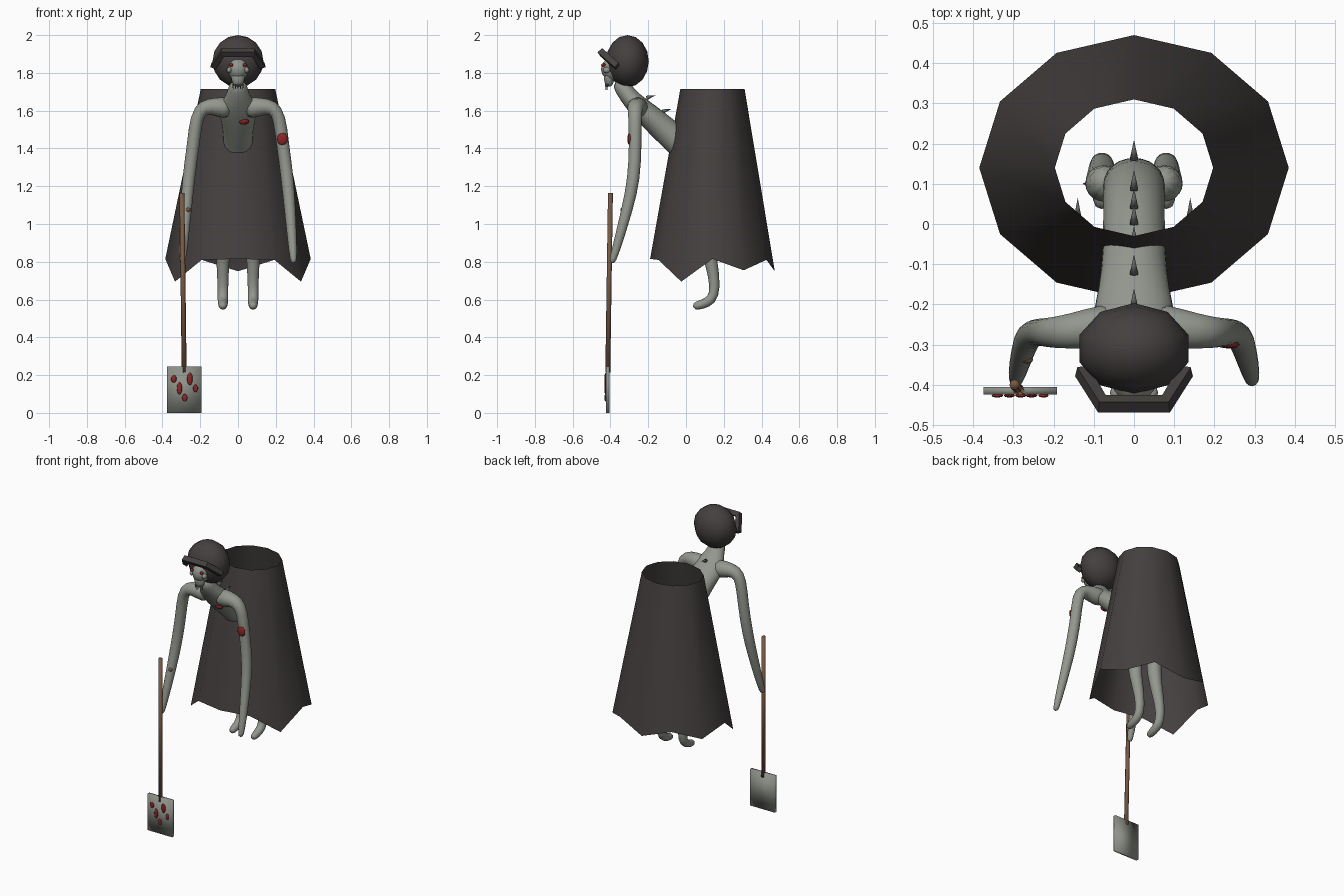
import bpy, bmesh, math
from mathutils import Vector, Matrix

if "Cube" in bpy.data.objects:
    bpy.data.objects.remove(bpy.data.objects["Cube"], do_unlink=True)


def material(name, rgb):
    m = bpy.data.materials.new(name)
    m.use_nodes = True
    m.diffuse_color = (*rgb, 1)
    m.node_tree.nodes["Principled BSDF"].inputs["Base Color"].default_value = (*rgb, 1)
    return m


CLOTH = material("charcoal cloth", (0.058, 0.051, 0.049))
SKIN = material("pale grey skin", (0.29, 0.31, 0.27))
STEEL = material("dull steel", (0.27, 0.29, 0.25))
WOOD = material("brown wood", (0.19, 0.10, 0.055))
RED = material("dark red", (0.26, 0.02, 0.02))
HORN = material("dark horn", (0.13, 0.13, 0.12))


def finish(bm, name, mat, smooth=True, subsurf=0):
    bmesh.ops.recalc_face_normals(bm, faces=bm.faces)
    mesh = bpy.data.meshes.new(name)
    bm.to_mesh(mesh)
    bm.free()
    mesh.materials.append(mat)
    for p in mesh.polygons:
        p.use_smooth = smooth
    ob = bpy.data.objects.new(name, mesh)
    bpy.context.collection.objects.link(ob)
    if subsurf:
        mod = ob.modifiers.new("Subdivision", 'SUBSURF')
        mod.levels = mod.render_levels = subsurf
    return ob


def loft(name, mat, path, radii, sides=10, smooth=True, subsurf=1, turn=0.0):
    """Capped tube along a path; each radius is a number or a pair (width, depth)."""
    pts = [Vector(p) for p in path]
    bm = bmesh.new()
    rings, last, rot = [], Vector((0, 0, 1)), Matrix.Identity(3)
    for i, p in enumerate(pts):
        t = (pts[min(i + 1, len(pts) - 1)] - pts[max(i - 1, 0)]).normalized()
        rot = last.rotation_difference(t).to_matrix() @ rot
        last = t
        r = radii[i] if isinstance(radii[i], tuple) else (radii[i], radii[i])
        ring = []
        for k in range(sides):
            a = math.tau * k / sides + turn
            ring.append(bm.verts.new(p + rot @ Vector((r[0] * math.cos(a), r[1] * math.sin(a), 0))))
        rings.append(ring)
    for a, b in zip(rings, rings[1:]):
        for k in range(sides):
            n = (k + 1) % sides
            bm.faces.new((a[k], a[n], b[n], b[k]))
    bm.faces.new(rings[0])
    bm.faces.new(rings[-1])
    return finish(bm, name, mat, smooth, subsurf)


def ball(name, mat, centre, size, u=10, v=8):
    bm = bmesh.new()
    mx = Matrix.Translation(centre) @ Matrix.Diagonal((*size, 1))
    bmesh.ops.create_uvsphere(bm, u_segments=u, v_segments=v, radius=1, matrix=mx)
    return finish(bm, name, mat)


def spike(name, base, direction, length, radius):
    d = Vector(direction).normalized()
    q = Vector((0, 0, 1)).rotation_difference(d).to_matrix().to_4x4()
    bm = bmesh.new()
    mx = Matrix.Translation(Vector(base) + d * length / 2) @ q
    bmesh.ops.create_cone(bm, cap_ends=True, segments=6, radius1=radius, radius2=0,
                          depth=length, matrix=mx)
    return finish(bm, name, HORN)


# Open robe with a ragged hem
hem = [0.815, 0.81, 0.695, 0.815, 0.755, 0.81, 0.75]
bm = bmesh.new()
low, high = [], []
for k in range(12):
    a = math.tau * k / 12
    s, c = math.sin(a), -math.cos(a)
    low.append(bm.verts.new((0.385 * s, 0.14 + 0.33 * c, hem[min(k, 12 - k)])))
    high.append(bm.verts.new((0.197 * s, 0.14 + 0.17 * c, 1.715)))
for k in range(12):
    n = (k + 1) % 12
    bm.faces.new((low[k], low[n], high[n], high[k]))
finish(bm, "robe", CLOTH)

# Hunched torso and neck
loft("torso", SKIN,
     [(0, 0.10, 1.08), (0, 0.10, 1.22), (0, 0.03, 1.37), (0, -0.07, 1.46),
      (0, -0.17, 1.55), (0, -0.25, 1.62), (0, -0.30, 1.67), (0, -0.37, 1.77)],
     [(0.085, 0.07), (0.08, 0.075), (0.08, 0.078), (0.08, 0.078),
      (0.092, 0.07), (0.115, 0.06), (0.062, 0.05), (0.045, 0.045)], sides=12)

# Arms and legs
for side, s in (("left", 1), ("right", -1)):
    arm = [(0.03, -0.25, 1.61), (0.12, -0.262, 1.622), (0.185, -0.27, 1.62),
           (0.22, -0.27, 1.57), (0.237, -0.268, 1.42), (0.262, -0.275, 1.24),
           (0.275, -0.31, 1.08), (0.293, -0.38, 0.83), (0.294, -0.395, 0.79)]
    loft(side + "_arm", SKIN, [(s * x, y, z) for x, y, z in arm],
         [0.068, 0.052, 0.043, 0.038, 0.035, 0.036, 0.032, 0.023, 0.015])
    leg = [(0.07, 0.11, 1.14), (0.08, 0.09, 0.97), (0.08, 0.135, 0.80),
           (0.08, 0.157, 0.66), (0.08, 0.138, 0.595), (0.08, 0.08, 0.572), (0.08, 0.035, 0.562)]
    loft(side + "_leg", SKIN, [(s * x, y, z) for x, y, z in leg],
         [0.055, 0.046, 0.036, 0.029, 0.03, 0.027, 0.02])
    spike(side + "_knee_spike", (s * 0.14, 0.02, 0.97), (0, 1, 0.1), 0.045, 0.01)
    ball(side + "_eye", RED, (s * 0.036, -0.438, 1.842), (0.011, 0.012, 0.009), 8, 6)
    ball(side + "_cheek", SKIN, (s * 0.046, -0.42, 1.815), (0.014, 0.02, 0.016), 8, 6)

# Head: skull, jaw and teeth
ball("skull", SKIN, (0, -0.38, 1.82), (0.058, 0.07, 0.065), 12, 8)
loft("jaw", SKIN, [(0, -0.40, 1.81), (0, -0.41, 1.76), (0, -0.405, 1.725)],
     [(0.048, 0.04), (0.036, 0.028), (0.024, 0.018)])
for i in range(5):
    x = (i - 2) * 0.013
    spike("tooth", (x, -0.425 + abs(x) * 0.4, 1.742), (0, 0, -1.0), 0.035, 0.005)

# Hood and its angular brim
ball("hood", CLOTH, (0, -0.31, 1.862), (0.142, 0.113, 0.138))
loft("hood_brim", CLOTH,
     [(-0.13, -0.365, 1.835), (-0.08, -0.447, 1.908), (0.08, -0.447, 1.908), (0.13, -0.365, 1.835)],
     [0.022, 0.024, 0.024, 0.022], sides=4, smooth=False, subsurf=0, turn=math.pi / 4)

# Spikes along the spine
for y, z in ((-0.21, 1.667), (-0.125, 1.595), (-0.055, 1.54), (0.0, 1.49),
             (0.04, 1.455), (0.085, 1.41), (0.16, 1.25)):
    spike("spine_spike", (0, y, z), (0, 1, 0.3), 0.052, 0.012)

# Wounds and a small scab on the forearm
ball("arm_wound", RED, (0.235, -0.3, 1.45), (0.029, 0.01, 0.033), 8, 6)
ball("chest_wound", RED, (0.03, -0.243, 1.545), (0.029, 0.02, 0.019), 8, 6)
ball("leg_wound", RED, (-0.1, 0.1, 0.98), (0.027, 0.008, 0.027), 8, 6)
ball("forearm_scab", WOOD, (-0.265, -0.338, 1.075), (0.014, 0.01, 0.012), 8, 6)

# Shovel: handle, blade and stains
loft("shovel_handle", WOOD, [(-0.285, -0.414, 0.215), (-0.297, -0.4, 1.165)],
     [0.013, 0.013], sides=8, subsurf=0)
bm = bmesh.new()
bmesh.ops.create_cube(bm, size=1, matrix=Matrix.Translation((-0.2835, -0.415, 0.1225))
                      @ Matrix.Diagonal((0.183, 0.018, 0.245, 1)))
finish(bm, "shovel_blade", STEEL)
for x, z, w, h in ((-0.34, 0.18, 0.015, 0.02), (-0.31, 0.13, 0.014, 0.033),
                   (-0.255, 0.18, 0.015, 0.033), (-0.225, 0.13, 0.013, 0.02),
                   (-0.282, 0.08, 0.014, 0.02)):
    ball("blade_stain", RED, (x, -0.427, z), (w, 0.005, h), 8, 6)
